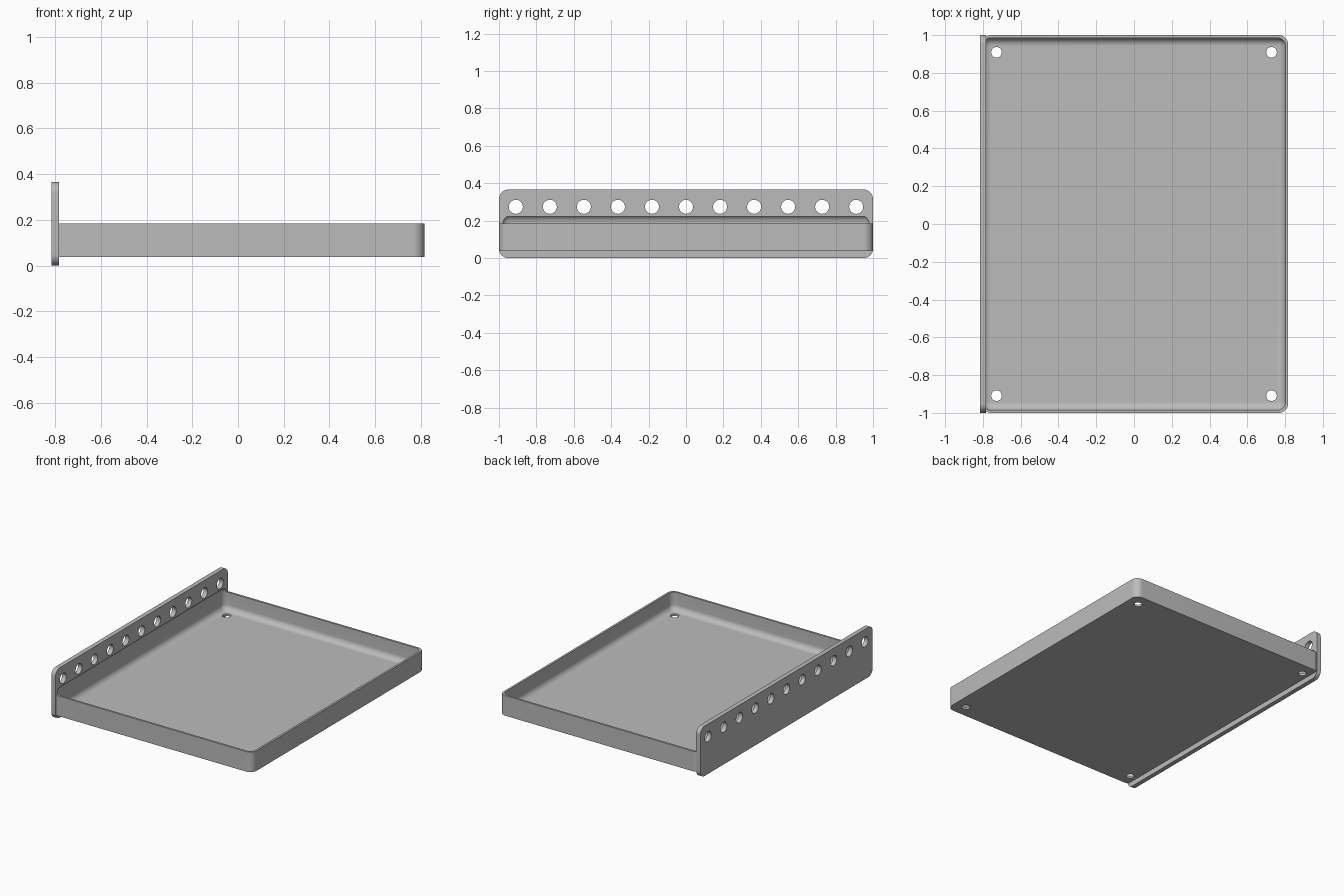
import bpy, bmesh, math
from mathutils import Vector, Matrix

if "Cube" in bpy.data.objects:
    bpy.data.objects.remove(bpy.data.objects["Cube"], do_unlink=True)

HX, HY = 0.816, 1.0            # outer half sizes
BASE, RIM, TOP = 0.038, 0.185, 0.366
PLATE = 0.033                  # back plate thickness
WALL = 0.015

grey = bpy.data.materials.new("plain_grey")
grey.use_nodes = True
colour = (0.5, 0.5, 0.5, 1)
grey.diffuse_color = colour
grey.node_tree.nodes["Principled BSDF"].inputs["Base Color"].default_value = colour


def add_object(name, bm):
    bmesh.ops.recalc_face_normals(bm, faces=bm.faces)
    mesh = bpy.data.meshes.new(name)
    bm.to_mesh(mesh)
    bm.free()
    mesh.materials.append(grey)
    obj = bpy.data.objects.new(name, mesh)
    bpy.context.collection.objects.link(obj)
    return obj


def rounded_box(name, low, high, radius, axis=None, segments=10):
    """Box with edges along one axis rounded, or all edges if axis is None."""
    low, high = Vector(low), Vector(high)
    bm = bmesh.new()
    size = Matrix.Diagonal((*(high - low), 1))
    bmesh.ops.create_cube(bm, size=1, matrix=Matrix.Translation((low + high) / 2) @ size)
    edges = [e for e in bm.edges if axis is None
             or abs((e.verts[0].co - e.verts[1].co)[axis]) > 1e-4]
    bmesh.ops.bevel(bm, geom=edges, offset=radius, segments=segments,
                    profile=0.5, affect='EDGES')
    return add_object(name, bm)


def drills(name, points, radius, depth, rotation):
    """Row of separate cylinders used to cut round holes."""
    bm = bmesh.new()
    for p in points:
        bmesh.ops.create_cone(bm, cap_ends=True, segments=32, radius1=radius,
                              radius2=radius, depth=depth,
                              matrix=Matrix.Translation(p) @ rotation)
    return add_object(name, bm)


def combine(target, other, operation):
    """Apply a boolean and discard the helper object."""
    other.hide_render = True
    mod = target.modifiers.new(operation.title(), 'BOOLEAN')
    mod.operation, mod.object, mod.solver = operation, other, 'EXACT'
    bpy.context.view_layer.objects.active = target
    bpy.ops.object.modifier_apply(modifier=mod.name)
    bpy.data.objects.remove(other, do_unlink=True)


# Tray body joined to the upright mounting plate
shelf = rounded_box("shelf_tray", (-HX + 0.01, -HY, BASE), (HX, HY, RIM), 0.05, axis=2)
plate = rounded_box("mounting_plate", (-HX, -HY, 0), (-HX + PLATE, HY, TOP), 0.05, axis=0)
combine(shelf, plate, 'UNION')

# Filleted pocket, which also bites slightly into the plate
pocket = rounded_box("pocket_cutter", (-HX + WALL, -HY + WALL, BASE + WALL),
                     (HX - WALL, HY - WALL, 0.231), 0.042)
combine(shelf, pocket, 'DIFFERENCE')

# Drain holes in the floor corners
corners = [(x, y, BASE) for x in (-0.728, 0.728) for y in (-0.909, 0.909)]
combine(shelf, drills("floor_drills", corners, 0.028, 0.1, Matrix.Identity(4)), 'DIFFERENCE')

# Row of holes along the mounting plate
row = [(-HX + PLATE / 2, 0.182 * i, 0.274) for i in range(-5, 6)]
combine(shelf, drills("plate_drills", row, 0.0375, 0.1,
                      Matrix.Rotation(math.pi / 2, 4, 'Y')), 'DIFFERENCE')

# Smooth fillets, crisp edges
bpy.ops.object.select_all(action='DESELECT')
shelf.select_set(True)
bpy.context.view_layer.objects.active = shelf
bpy.ops.object.shade_smooth_by_angle(angle=math.radians(30))
